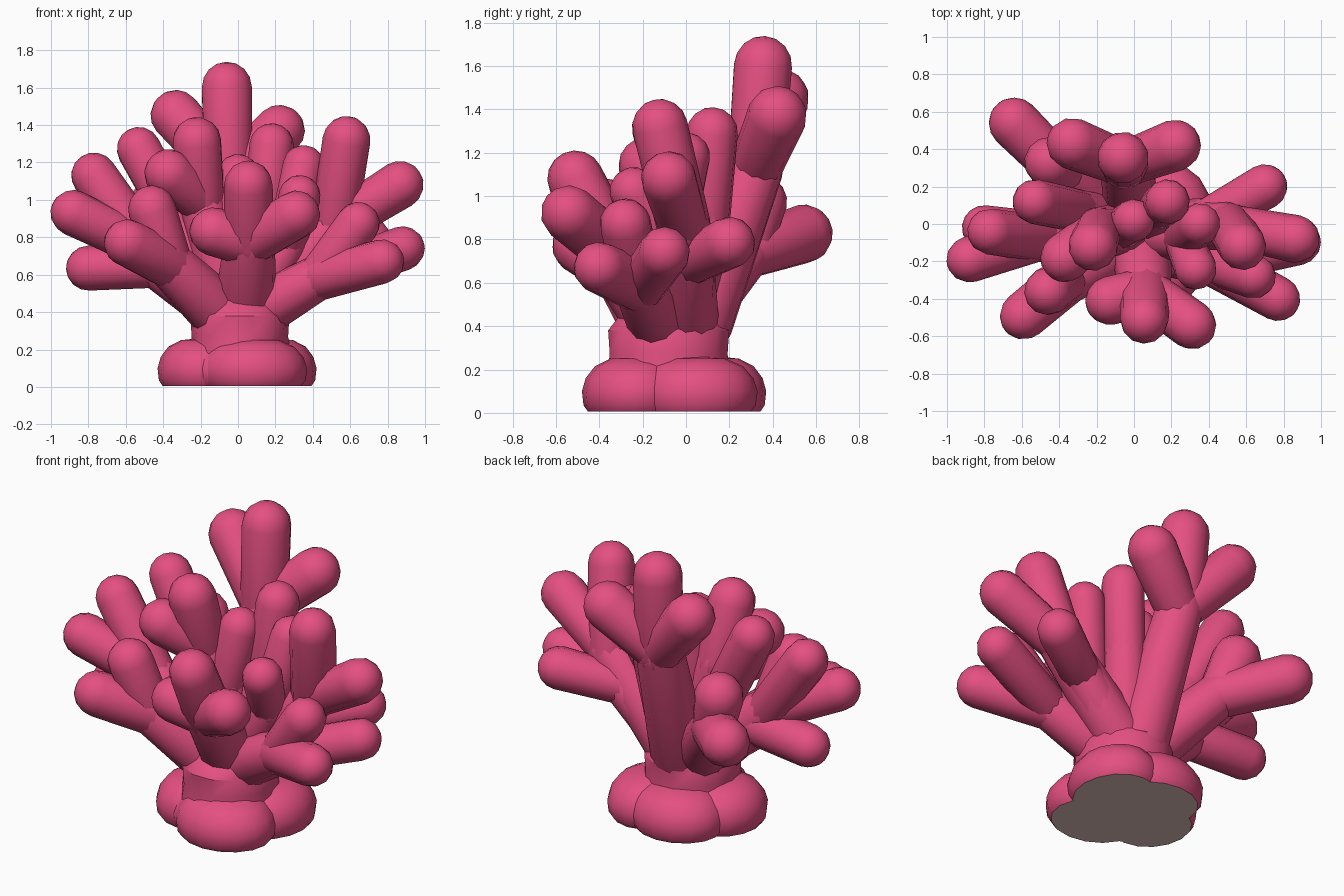
import bpy
import bmesh
import math
from mathutils import Matrix, Vector

cube = bpy.data.objects.get("Cube")
if cube:
    bpy.data.objects.remove(cube, do_unlink=True)


def make_material(name, colour):
    mat = bpy.data.materials.new(name)
    mat.use_nodes = True
    mat.diffuse_color = (*colour, 1)
    mat.node_tree.nodes["Principled BSDF"].inputs["Base Color"].default_value = (*colour, 1)
    return mat


pink = make_material("coral pink", (0.78, 0.08, 0.22))
grey = make_material("underside grey", (0.75, 0.54, 0.51))


def revolve(bm, profile, matrix, sides=12):
    """Spin (radius, height) points into a closed solid placed by matrix."""
    rings = []
    for radius, height in profile:
        if radius < 0.0001:
            rings.append([bm.verts.new(matrix @ Vector((0, 0, height)))])
            continue
        ring = []
        for i in range(sides):
            a = math.tau * i / sides
            point = Vector((radius * math.cos(a), radius * math.sin(a), height))
            ring.append(bm.verts.new(matrix @ point))
        rings.append(ring)
    for low, high in zip(rings, rings[1:]):
        for i in range(sides):
            j = (i + 1) % sides
            corners = [low[i % len(low)], low[j % len(low)],
                       high[j % len(high)], high[i % len(high)]]
            bm.faces.new(list(dict.fromkeys(corners)))


def finger(bm, start, end, r_start, r_end):
    """Tapered limb with a rounded cap at both ends."""
    start, end = Vector(start), Vector(end)
    axis = end - start
    steps = 4
    profile = []
    for i in range(steps + 1):
        a = math.pi / 2 * i / steps
        profile.append((r_start * math.sin(a), -r_start * math.cos(a)))
    for i in range(steps + 1):
        a = math.pi / 2 * i / steps
        profile.append((r_end * math.cos(a), axis.length + r_end * math.sin(a)))
    turn = axis.to_track_quat("Z", "Y").to_matrix().to_4x4()
    revolve(bm, profile, Matrix.Translation(start) @ turn)


def finish(bm, name, materials):
    bmesh.ops.recalc_face_normals(bm, faces=bm.faces)
    mesh = bpy.data.meshes.new(name)
    bm.to_mesh(mesh)
    bm.free()
    for mat in materials:
        mesh.materials.append(mat)
    obj = bpy.data.objects.new(name, mesh)
    bpy.context.collection.objects.link(obj)
    bpy.ops.object.select_all(action="DESELECT")
    obj.select_set(True)
    bpy.context.view_layer.objects.active = obj
    bpy.ops.object.shade_smooth_by_angle(angle=math.radians(40))
    return mesh


def branch(name, root, fork, tips, thick=0.12, tip_radius=0.12):
    """A stem from root to fork; the first tip continues it, the others split off."""
    bm = bmesh.new()
    finger(bm, root, fork, thick * 1.22, thick)
    for i, tip in enumerate(tips):
        finger(bm, fork, tip, thick if i == 0 else thick * 0.92, tip_radius)
    finish(bm, name, [pink])


# Foot: overlapping cushion lobes around a core, grey on the flat underside
cushion = [(0, 0.006), (0.89, 0.006), (0.97, 0.035), (1, 0.1), (0.93, 0.16),
           (0.76, 0.215), (0.48, 0.25), (0, 0.262)]
lobes = {
    "core": (0, -0.05, 0.34, 0.36),
    "front_lobe": (0.08, -0.23, 0.29, 0.25),
    "left_lobe": (0.18, 0.05, 0.24, 0.28),
    "back_lobe": (-0.04, 0.13, 0.28, 0.24),
    "right_lobe": (-0.19, -0.08, 0.24, 0.26),
}
for part, (x, y, rx, ry) in lobes.items():
    bm = bmesh.new()
    revolve(bm, cushion, Matrix.Translation((x, y, 0)) @ Matrix.Diagonal((rx, ry, 1, 1)), 16)
    mesh = finish(bm, "foot_" + part, [pink, grey])
    for face in mesh.polygons:
        face.material_index = int(face.normal.z < -0.95)

# Trunk
bm = bmesh.new()
revolve(bm, [(0, 0.1), (0.28, 0.1), (0.258, 0.27), (0.265, 0.38), (0.2, 0.47), (0, 0.52)],
        Matrix.Translation((0.01, -0.08, 0)) @ Matrix.Diagonal((1, 1.08, 1, 1)), 14)
finish(bm, "trunk", [pink])

# Back branches
branch("tall_back_branch", (0, 0.06, 0.42), (-0.05, 0.32, 1.13),
       [(-0.06, 0.355, 1.6), (-0.33, 0.43, 1.45), (0.22, 0.42, 1.37)], 0.132, 0.138)
branch("back_right_branch", (-0.1, 0, 0.42), (-0.37, 0.27, 0.74),
       [(-0.64, 0.54, 0.825), (-0.45, 0.33, 0.97)], 0.125, 0.137)
branch("straight_back_finger", (0.06, 0, 0.42), (0.14, 0.09, 0.9), [(0.18, 0.12, 1.29)], 0.115)

# Right side branches
branch("right_branch", (-0.1, -0.06, 0.42), (-0.5, -0.08, 0.75),
       [(-0.77, -0.04, 1.13), (-0.88, -0.19, 0.93)], 0.125, 0.123)
branch("low_right_finger", (-0.1, -0.05, 0.42), (-0.44, -0.06, 0.65), [(-0.8, -0.02, 0.635)])
branch("front_right_branch", (-0.1, -0.14, 0.4), (-0.36, -0.3, 0.65),
       [(-0.59, -0.49, 0.77), (-0.46, -0.36, 0.95)], 0.13, 0.128)
branch("upper_right_finger", (-0.08, 0, 0.45), (-0.3, 0.07, 0.85), [(-0.53, 0.12, 1.27)], 0.115)

# Middle branches
branch("middle_branch", (-0.04, -0.03, 0.45), (-0.19, -0.03, 0.98),
       [(-0.22, -0.12, 1.31), (-0.37, -0.18, 1.14)], 0.122, 0.132)
branch("inner_finger", (-0.03, -0.04, 0.45), (-0.06, -0.02, 0.8), [(0, 0.02, 1.13)], 0.11, 0.115)
branch("front_branch", (0.04, -0.13, 0.45), (0.06, -0.36, 0.77),
       [(0.055, -0.51, 1.08), (0.31, -0.54, 0.92), (-0.13, -0.41, 0.83)], 0.137, 0.13)

# Left side branches
branch("left_branch", (0.1, 0, 0.42), (0.51, -0.01, 0.86),
       [(0.58, -0.12, 1.32), (0.865, -0.08, 1.08)], 0.125, 0.128)
branch("front_left_branch", (0.12, -0.12, 0.41), (0.42, -0.21, 0.58),
       [(0.77, -0.4, 0.67), (0.64, -0.28, 0.87), (0.88, -0.1, 0.74)], 0.122, 0.119)
branch("back_left_branch", (0.1, -0.01, 0.42), (0.4, 0.03, 0.7), [(0.7, 0.2, 0.785)], 0.11)
branch("inner_left_branch", (0.06, -0.06, 0.44), (0.26, -0.08, 0.76),
       [(0.35, 0, 1.18), (0.33, -0.24, 1.02)], 0.11, 0.113)
